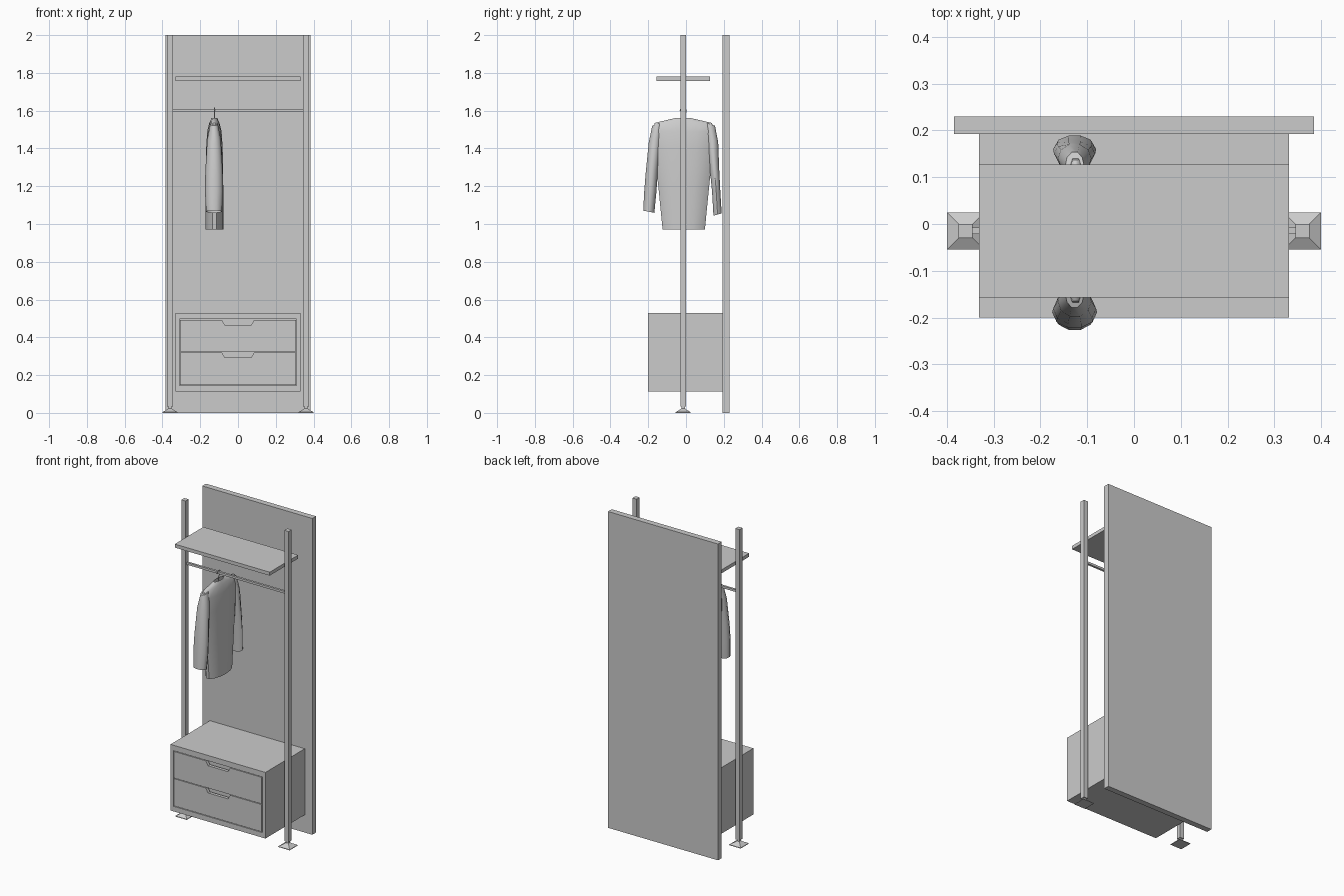
import bpy, bmesh, math
from mathutils import Vector

old = bpy.data.objects.get("Cube")
if old:
    bpy.data.objects.remove(old, do_unlink=True)

grey = bpy.data.materials.new("plain grey")
grey.use_nodes = True
COLOUR = (0.6, 0.6, 0.6, 1)
grey.diffuse_color = COLOUR
grey.node_tree.nodes["Principled BSDF"].inputs["Base Color"].default_value = COLOUR


def finish(name, bm, smooth=False):
    bmesh.ops.recalc_face_normals(bm, faces=bm.faces)
    mesh = bpy.data.meshes.new(name)
    bm.to_mesh(mesh)
    bm.free()
    mesh.materials.append(grey)
    obj = bpy.data.objects.new(name, mesh)
    bpy.context.collection.objects.link(obj)
    if smooth:
        bpy.ops.object.select_all(action="DESELECT")
        obj.select_set(True)
        bpy.context.view_layer.objects.active = obj
        bpy.ops.object.shade_smooth_by_angle(angle=math.radians(50))
    return obj


def add_box(bm, lo, hi):
    lo, hi = Vector(lo), Vector(hi)
    for v in bmesh.ops.create_cube(bm, size=1)["verts"]:
        v.co = (lo + hi) / 2 + v.co * (hi - lo)


def box(name, lo, hi):
    bm = bmesh.new()
    add_box(bm, lo, hi)
    return finish(name, bm)


def loft(bm, rings, cap_start=False, cap_end=False):
    """Bridge rings of points into a tube."""
    loops = [[bm.verts.new(p) for p in ring] for ring in rings]
    n = len(loops[0])
    for a, b in zip(loops, loops[1:]):
        for i in range(n):
            j = (i + 1) % n
            bm.faces.new((a[i], a[j], b[j], b[i]))
    if cap_start:
        bm.faces.new(loops[0])
    if cap_end:
        bm.faces.new(loops[-1])


def oval(x, y, z, hx, hy, tilt=0.0, n=14):
    """Horizontal oval; tilt raises the +y side."""
    angles = [math.tau * i / n for i in range(n)]
    return [(x + hx * math.cos(a), y + hy * math.sin(a), z + tilt * math.sin(a))
            for a in angles]


def square(x, y, z, half):
    return [(x + sx * half, y + sy * half, z)
            for sx, sy in ((-1, -1), (1, -1), (1, 1), (-1, 1))]


# Back panel and shelf
box("back_panel", (-0.385, 0.193, 0), (0.385, 0.23, 2))
box("shelf", (-0.332, -0.157, 1.758), (0.332, 0.127, 1.78))

# Uprights on flared feet
POST_Y = -0.015
for side, sx in (("left", 1), ("right", -1)):
    x = sx * 0.36
    box(side + "_post", (x - 0.015, POST_Y - 0.015, 0.035),
        (x + 0.015, POST_Y + 0.015, 2))
    bm = bmesh.new()
    profile = ((0, 0.04), (0.004, 0.04), (0.018, 0.016), (0.024, 0.009), (0.036, 0.009))
    loft(bm, [square(x, POST_Y, z, h) for z, h in profile], True, True)
    finish(side + "_foot", bm)

# Clothes rail
box("clothes_rail", (-0.346, -0.021, 1.595), (0.346, -0.007, 1.609))

# Drawer cabinet: a box with an open front
W, BOTTOM, TOP, FRONT, BACK = 0.332, 0.112, 0.53, -0.2, 0.193
OPEN_X, OPEN_LO, OPEN_HI = 0.31, 0.144, 0.496
bm = bmesh.new()
add_box(bm, (-W, FRONT, BOTTOM), (W, BACK, OPEN_LO))
add_box(bm, (-W, FRONT, OPEN_HI), (W, BACK, TOP))
for sx in (-1, 1):
    xs = sorted((sx * OPEN_X, sx * W))
    add_box(bm, (xs[0], FRONT, OPEN_LO), (xs[1], BACK, OPEN_HI))
add_box(bm, (-OPEN_X, FRONT + 0.03, OPEN_LO), (OPEN_X, BACK, OPEN_HI))
finish("drawer_cabinet", bm)

# Drawer fronts with a cut-out finger grip
for name, lo, hi in (("lower_drawer", 0.148, 0.32), ("upper_drawer", 0.324, 0.492)):
    w = 0.306
    outline = [(-w, lo), (w, lo), (w, hi), (0.085, hi), (0.07, hi - 0.027),
               (-0.07, hi - 0.027), (-0.085, hi), (-w, hi)]
    bm = bmesh.new()
    face = bm.faces.new([bm.verts.new((x, FRONT, z)) for x, z in outline])
    new = bmesh.ops.extrude_face_region(bm, geom=[face])["geom"]
    bmesh.ops.translate(bm, vec=(0, 0.02, 0),
                        verts=[g for g in new if isinstance(g, bmesh.types.BMVert)])
    finish(name, bm)

# Hanging shirt: body, then two sleeves (y, z, half x, half y, tilt)
SX = -0.125
body = ((-0.012, 0.972, 0.047, 0.115), (-0.012, 1.2, 0.047, 0.138),
        (-0.014, 1.4, 0.044, 0.162), (-0.014, 1.49, 0.038, 0.168),
        (-0.014, 1.535, 0.027, 0.155), (-0.016, 1.55, 0.02, 0.09),
        (-0.016, 1.56, 0.016, 0.045))
sleeves = {
    "right_side_sleeve": ((-0.15, 1.53, 0.02, 0.03, 0.01), (-0.165, 1.45, 0.036, 0.034, 0.02),
                          (-0.181, 1.28, 0.046, 0.034, 0.01), (-0.189, 1.17, 0.048, 0.034, 0),
                          (-0.197, 1.065, 0.042, 0.031, -0.006)),
    "left_side_sleeve": ((0.125, 1.53, 0.02, 0.03, -0.01), (0.14, 1.45, 0.036, 0.032, -0.02),
                         (0.15, 1.3, 0.044, 0.027, -0.01), (0.16, 1.17, 0.046, 0.023, 0),
                         (0.167, 1.05, 0.042, 0.023, 0.006)),
}
bm = bmesh.new()
loft(bm, [oval(SX, y, z, hx, hy) for y, z, hx, hy in body])
finish("shirt_body", bm, smooth=True)
for name, rows in sleeves.items():
    bm = bmesh.new()
    loft(bm, [oval(SX - 0.002, y, z, hx, hy, t, 10) for y, z, hx, hy, t in rows], cap_start=True)
    finish(name, bm, smooth=True)

# Hanger hook curling over the rail
curve = bpy.data.curves.new("hanger_hook", "CURVE")
curve.dimensions = "3D"
curve.bevel_depth = 0.003
curve.bevel_resolution = 1
arc = [math.radians(-60 + 24 * i) for i in range(11)]
path = [(SX, POST_Y, 1.54), (SX, POST_Y, 1.575)]
path += [(SX, POST_Y + 0.016 * math.cos(a), 1.599 + 0.016 * math.sin(a)) for a in arc]
spline = curve.splines.new("POLY")
spline.points.add(len(path) - 1)
for point, co in zip(spline.points, path):
    point.co = (*co, 1)
hook = bpy.data.objects.new("hanger_hook", curve)
bpy.context.collection.objects.link(hook)
curve.materials.append(grey)
